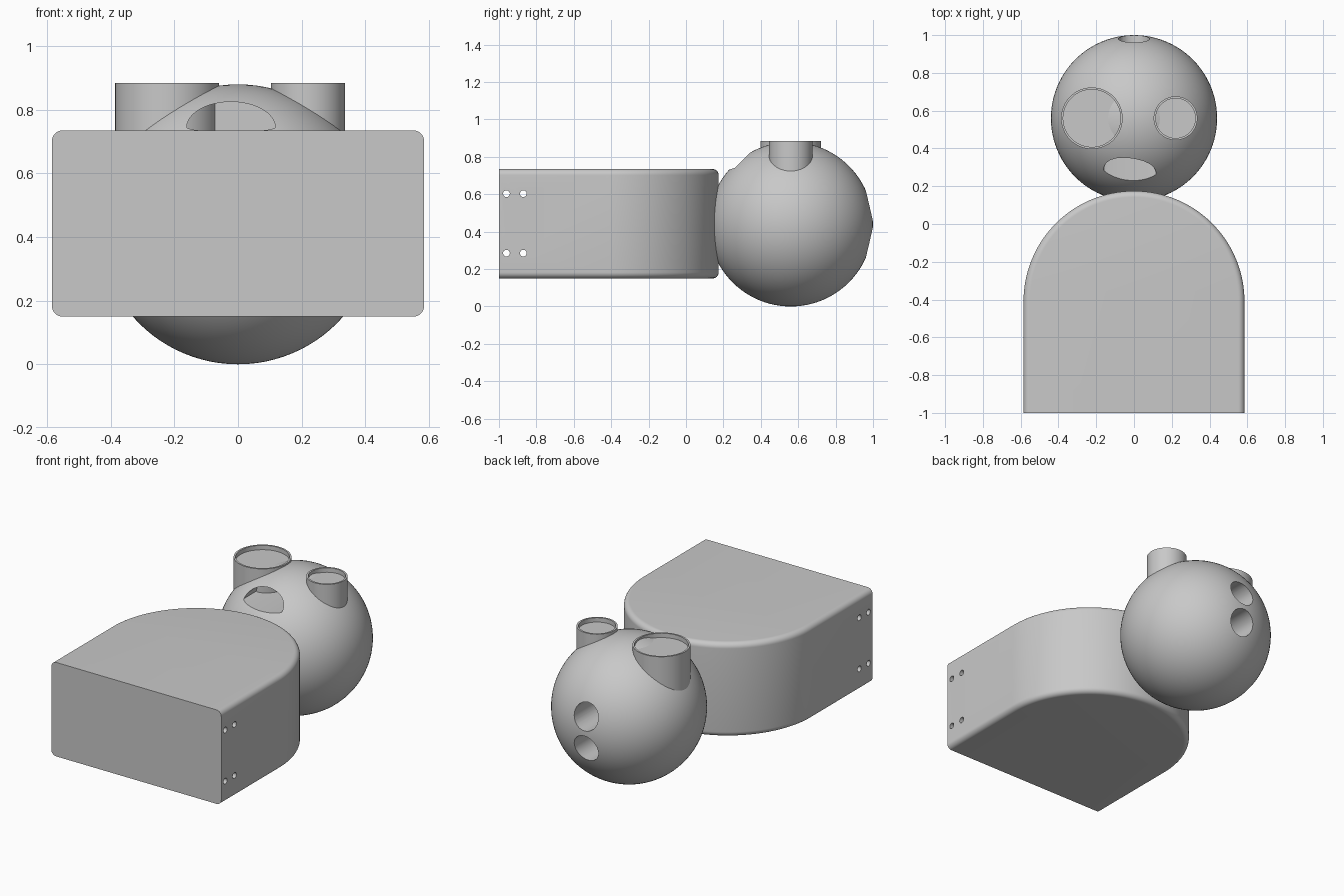
import bpy, bmesh, math
from mathutils import Matrix, Vector

if "Cube" in bpy.data.objects:
    bpy.data.objects.remove(bpy.data.objects["Cube"])

grey = bpy.data.materials.new("plain_grey")
grey.diffuse_color = (0.58, 0.58, 0.58, 1)
grey.use_nodes = True
grey.node_tree.nodes["Principled BSDF"].inputs["Base Color"].default_value = grey.diffuse_color


def make(name, bm):
    bmesh.ops.recalc_face_normals(bm, faces=bm.faces)
    mesh = bpy.data.meshes.new(name)
    bm.to_mesh(mesh)
    bm.free()
    mesh.materials.append(grey)
    ob = bpy.data.objects.new(name, mesh)
    bpy.context.collection.objects.link(ob)
    return ob


def prism(name, outlines):
    """Loft a stack of closed loops of 3D points and cap both ends."""
    bm = bmesh.new()
    loops = [[bm.verts.new(p) for p in o] for o in outlines]
    n = len(loops[0])
    for a, b in zip(loops, loops[1:]):
        for i in range(n):
            j = (i + 1) % n
            bm.faces.new((a[i], a[j], b[j], b[i]))
    bm.faces.new(loops[0])
    bm.faces.new(loops[-1])
    return make(name, bm)


def circle(x, y, z, r, n=64):
    return [(x + r * math.cos(2 * math.pi * i / n),
             y + r * math.sin(2 * math.pi * i / n), z) for i in range(n)]


def cylinder(name, start, end, r, n=48):
    a, b = Vector(start), Vector(end)
    bm = bmesh.new()
    m = Matrix.Translation((a + b) / 2) @ (b - a).to_track_quat('Z', 'Y').to_matrix().to_4x4()
    bmesh.ops.create_cone(bm, cap_ends=True, segments=n, radius1=r, radius2=r,
                          depth=(b - a).length, matrix=m)
    return make(name, bm)


def activate(ob):
    bpy.ops.object.select_all(action='DESELECT')
    ob.select_set(True)
    bpy.context.view_layer.objects.active = ob


def cut(ob, cutters):
    for c in cutters:
        mod = ob.modifiers.new("cut", 'BOOLEAN')
        mod.operation, mod.solver, mod.object = 'DIFFERENCE', 'EXACT', c
        activate(ob)
        bpy.ops.object.modifier_apply(modifier=mod.name)
        bpy.data.objects.remove(c)


def smooth(ob):
    activate(ob)
    bpy.ops.object.shade_smooth_by_angle(angle=math.radians(30))


# Body: D-shaped block with rounded top and bottom rims, flat front
R, FILLET, Z0, Z1, CY = 0.585, 0.033, 0.15, 0.735, -0.41
levels = []
for k in range(9):
    t = math.pi / 2 * k / 8
    levels.append((FILLET * (1 - math.sin(t)), Z0 + FILLET * (1 - math.cos(t))))
levels += [(d, Z0 + Z1 - z) for d, z in reversed(levels)]
bm = bmesh.new()
rows = []
for d, z in levels:
    r = R - d
    pts = [(r, -1)] + [(r * math.cos(math.pi * i / 64), CY + r * math.sin(math.pi * i / 64))
                       for i in range(65)] + [(-r, -1)]
    rows.append([bm.verts.new((x, y, z)) for x, y in pts])
for a, b in zip(rows, rows[1:]):
    for i in range(len(a) - 1):
        bm.faces.new((a[i], a[i + 1], b[i + 1], b[i]))
bm.faces.new(rows[0])
bm.faces.new(rows[-1])
bm.faces.new([r[0] for r in rows] + [r[-1] for r in reversed(rows)])
body = make("body", bm)
# Small holes running right across the body
cut(body, [cylinder("pin_hole", (-0.8, y, z), (0.8, y, z), 0.018, 24)
           for y in (-0.96, -0.87) for z in (0.285, 0.603)])
smooth(body)

# Head: sphere with two round holes at the back and a mouth slot
bm = bmesh.new()
bmesh.ops.create_uvsphere(bm, u_segments=96, v_segments=48, radius=0.44,
                          matrix=Matrix.Translation((0, 0.56, 0.44)))
head = make("head", bm)
mouth = []
for i in range(48):
    t = 2 * math.pi * i / 48
    s = math.sin(t)
    mouth.append((-0.022 + 0.139 * math.cos(t), 0.745 + (0.08 if s > 0 else 0.014) * s))
cut(head, [cylinder("back_hole", (0, 0.6, z), (0, 1.2, z), 0.082) for z in (0.342, 0.538)]
    + [prism("mouth_slot", [[(x, y, z) for x, z in mouth] for y in (0.0, 0.5)])])
smooth(head)

# Eyes: upright tubes with a thin rim and a sunken disc
for name, x, r, base in (("large_eye", -0.223, 0.163, 0.645), ("small_eye", 0.22, 0.116, 0.68)):
    eye = prism(name, [circle(x, 0.56, base, r), circle(x, 0.56, 0.885, r),
                       circle(x, 0.56, 0.885, r - 0.011), circle(x, 0.56, 0.858, r - 0.011)])
    smooth(eye)
